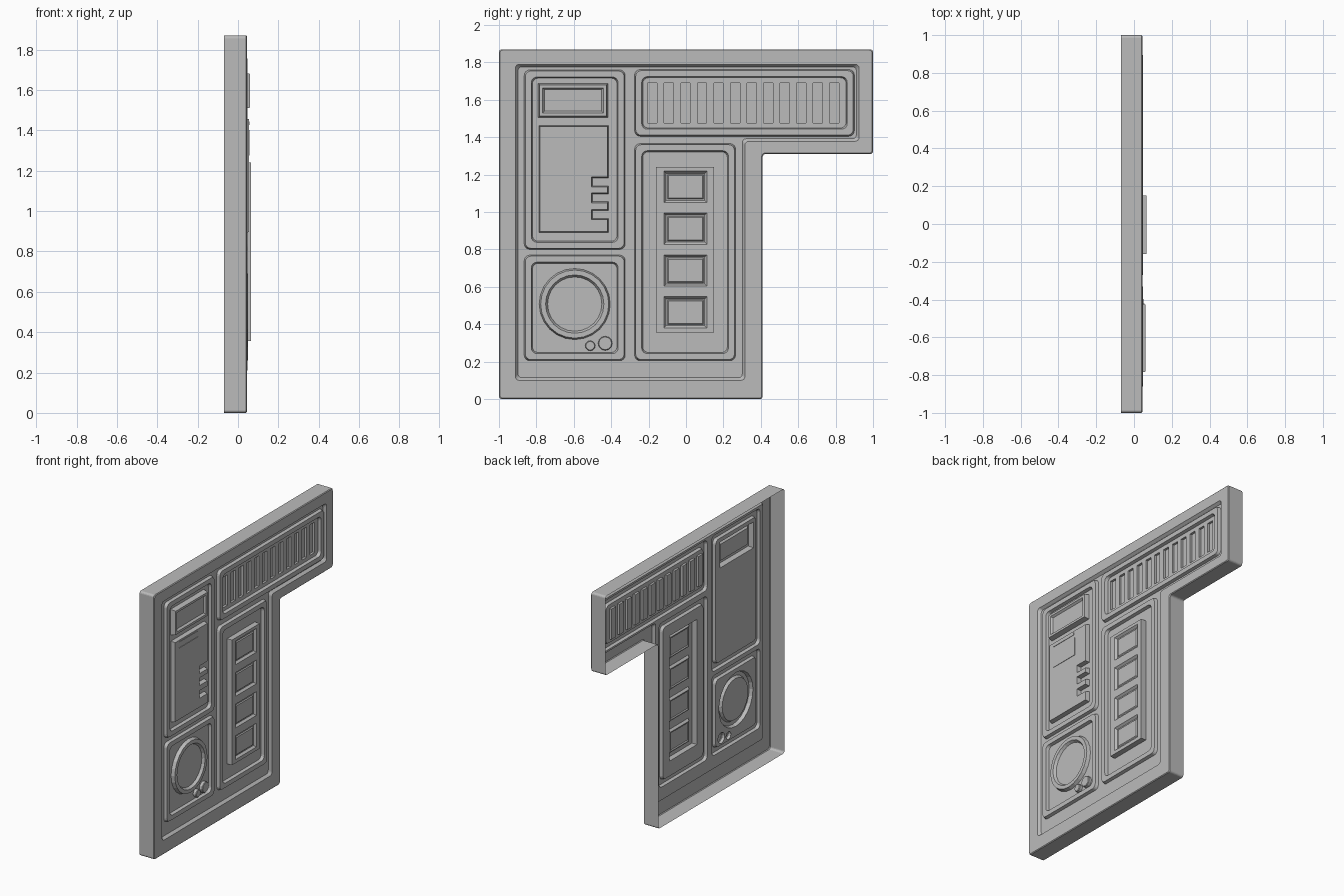
import bpy, bmesh, math
from mathutils import Vector

if "Cube" in bpy.data.objects:
    bpy.data.objects.remove(bpy.data.objects["Cube"])

grey = bpy.data.materials.new("plain_grey")
grey.use_nodes = True
grey.diffuse_color = (0.5, 0.5, 0.5, 1)
grey.node_tree.nodes["Principled BSDF"].inputs["Base Color"].default_value = (0.5, 0.5, 0.5, 1)

# Depth levels along x
BACK, RIM, FLOOR, RIDGE, TOP = -0.07, 0.045, 0.026, 0.047, 0.065


def shape(corners, radius=0.0, segments=4):
    """Right-angled outline in (y, z), counter-clockwise; returns inset -> points."""
    pts = [Vector(c) for c in corners]
    count = len(pts)

    def outline(inset=0.0):
        loop = []
        for i, c in enumerate(pts):
            d1 = (c - pts[i - 1]).normalized()
            d2 = (pts[(i + 1) % count] - c).normalized()
            c = c + inset * (Vector((-d1.y, d1.x)) + Vector((-d2.y, d2.x)))
            if not radius:
                loop.append(c)
                continue
            centre = c + radius * (d2 - d1)
            for k in range(segments + 1):
                t = math.pi / 2 * k / segments
                loop.append(centre + radius * (d1 * math.sin(t) - d2 * math.cos(t)))
        return loop
    return outline


def rect(y0, y1, z0, z1, radius=0.0):
    return shape([(y0, z0), (y1, z0), (y1, z1), (y0, z1)], radius)


def disc(y, z, r, sides=24):
    def outline(inset=0.0):
        angles = [math.tau * i / sides for i in range(sides)]
        return [Vector((y + (r - inset) * math.cos(a), z + (r - inset) * math.sin(a))) for a in angles]
    return outline


def part(name, outline, steps, holes=()):
    """Terraced sheet: (inset, x) steps joined by walls, closed by a face with holes."""
    bm = bmesh.new()

    def ring(points, x):
        return [bm.verts.new((x, p.x, p.y)) for p in points]

    def edges(loop):
        pairs = zip(loop, loop[1:] + loop[:1])
        return [bm.edges.get(p) or bm.edges.new(p) for p in pairs]

    rings = [ring(outline(inset), x) for inset, x in steps]
    for a, b in zip(rings, rings[1:]):
        for i in range(len(a)):
            j = (i + 1) % len(a)
            bm.faces.new((a[i], a[j], b[j], b[i]))
    if holes:
        border = edges(rings[-1])
        for hole in holes:
            border += edges(ring(hole(), steps[-1][1]))
        filled = bmesh.ops.triangle_fill(bm, use_beauty=True, edges=border, normal=(1, 0, 0))
        for f in filled["geom"]:
            if isinstance(f, bmesh.types.BMFace):
                f.normal_update()
                if f.normal.x < 0:
                    f.normal_flip()
    else:
        bm.faces.new(rings[-1])
    mesh = bpy.data.meshes.new(name)
    bm.to_mesh(mesh)
    bm.free()
    mesh.materials.append(grey)
    obj = bpy.data.objects.new(name, mesh)
    bpy.context.collection.objects.link(obj)
    return obj


# Outlines
body = shape([(-1, 0), (0.41, 0), (0.41, 1.31), (1, 1.31), (1, 1.87), (-1, 1.87)], 0.015)
recess = shape([(-0.912, 0.1), (0.315, 0.1), (0.315, 1.378), (0.925, 1.378),
                (0.925, 1.79), (-0.912, 1.79)], 0.02)
display_panel = rect(-0.865, -0.325, 0.80, 1.76, 0.03)
speaker_panel = rect(-0.865, -0.325, 0.205, 0.77, 0.03)
keypad_panel = rect(-0.275, 0.265, 0.205, 1.366, 0.03)
vent_panel = rect(-0.275, 0.9, 1.405, 1.762, 0.03)
panels = [display_panel, speaker_panel, keypad_panel, vent_panel]

# Hollow casing, open at the back, with a sunken front
part("casing", body, [(0, BACK), (0, RIM - 0.005), (0.005, RIM)], [recess])
part("sunken_front", recess, [(0, RIM), (0.014, FLOOR)], panels)

# Each panel has a raised flat frame around a lower floor
frame = [(0, FLOOR), (0.006, RIDGE), (0.038, RIDGE), (0.044, FLOOR)]

# Vent panel with upright slots
slots = [rect(y, y + 0.05, 1.475, 1.69) for y in (-0.205 + 0.0885 * i for i in range(12))]
part("vent_panel", vent_panel, frame, slots)
for slot in slots:
    part("vent_slot", slot, [(0, FLOOR), (0, FLOOR - 0.016)])

# Keypad block with four sunken buttons
keypad = rect(-0.16, 0.15, 0.355, 1.24)
buttons = [rect(-0.118, 0.112, z, z + 0.168) for z in (0.38 + 0.2235 * i for i in range(4))]
part("keypad_panel", keypad_panel, frame, [keypad])
part("keypad_block", keypad, [(0, FLOOR), (0, TOP)], buttons)
for button in buttons:
    part("keypad_button", button, [(0, TOP), (0.012, 0.05), (0.018, 0.05), (0.024, 0.056)])

# Display with a bevelled frame
display = rect(-0.79, -0.418, 1.505, 1.688)
part("display_panel", display_panel, frame, [display])
part("display", display, [(0, FLOOR), (0.008, 0.06), (0.024, 0.06), (0.034, 0.046)])

# Card plate with three notches in its side
right, notch = -0.415, -0.5
corners = [(-0.787, 0.89), (right, 0.89)]
for z in (0.965, 1.055, 1.14):
    corners += [(right, z), (notch, z), (notch, z + 0.042), (right, z + 0.042)]
corners += [(right, 1.462), (-0.787, 1.462)]
part("card_plate", shape(corners), [(0, FLOOR), (0.006, 0.055)])
part("card_label", rect(-0.74, -0.525, 1.275, 1.403), [(0, 0.055), (0, 0.058)])
part("card_slot_strip", rect(-0.735, -0.535, 1.427, 1.445), [(0, 0.055), (0, 0.058)])

# Speaker ring and two knobs
speaker = disc(-0.595, 0.508, 0.19)
knobs = [disc(-0.512, 0.285, 0.027, 12), disc(-0.432, 0.298, 0.038, 12)]
part("speaker_panel", speaker_panel, frame, [speaker] + knobs)
part("speaker", speaker, [(0, FLOOR), (0.008, 0.05), (0.034, 0.05), (0.045, 0.032)])
for knob in knobs:
    part("knob", knob, [(0, FLOOR), (0, 0.046), (0.004, 0.05)])
